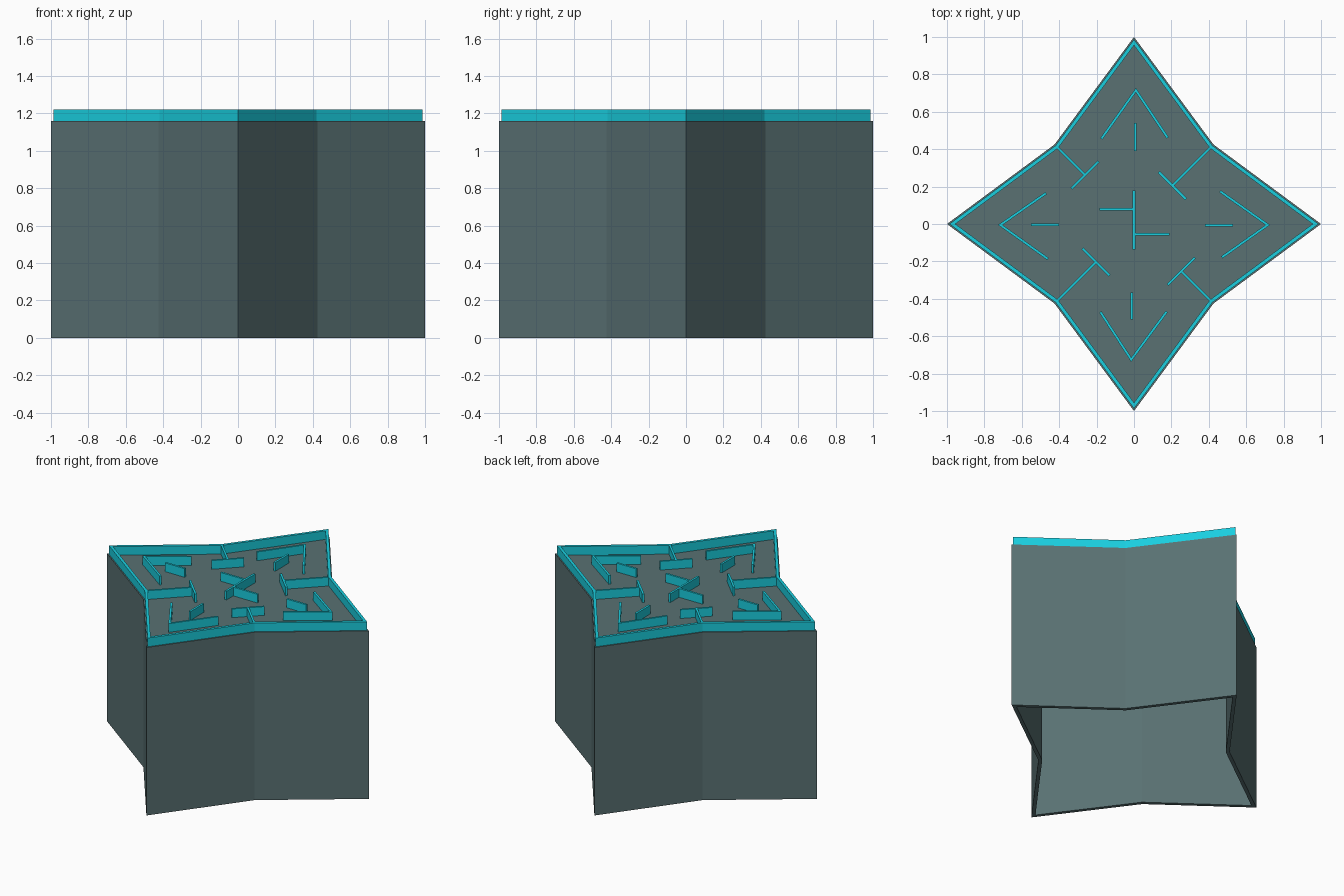
import bpy, bmesh
from mathutils import Vector

if "Cube" in bpy.data.objects:
    bpy.data.objects.remove(bpy.data.objects["Cube"])

TOP, RIM_TOP = 1.16, 1.22   # deck height and wall height
NOTCH = 0.425               # inner corner of the four-pointed star


def material(name, color):
    m = bpy.data.materials.new(name)
    m.diffuse_color = color
    m.use_nodes = True
    m.node_tree.nodes["Principled BSDF"].inputs["Base Color"].default_value = m.diffuse_color
    return m


dark = material("dark_slate", (0.10, 0.165, 0.17, 1))
cyan = material("cyan", (0.01, 0.62, 0.74, 1))


def finish(bm, name, mat):
    bmesh.ops.recalc_face_normals(bm, faces=bm.faces[:])
    me = bpy.data.meshes.new(name)
    bm.to_mesh(me)
    bm.free()
    me.materials.append(mat)
    ob = bpy.data.objects.new(name, me)
    bpy.context.collection.objects.link(ob)
    return ob


def star_ring(bm, scale, z):
    pts = []
    x, y = 1.0, 0.0
    for _ in range(4):
        pts += [(x, y), ((x - y) * NOTCH, (x + y) * NOTCH)]
        x, y = -y, x
    return [bm.verts.new((px * scale, py * scale, z)) for px, py in pts]


def bridge(bm, a, b):
    n = len(a)
    for i in range(n):
        j = (i + 1) % n
        bm.faces.new((a[i], a[j], b[j], b[i]))


# Hollow star body, open underneath
bm = bmesh.new()
rings = [star_ring(bm, s, z) for s, z in
         ((1, TOP), (1, 0), (0.96, 0), (0.96, TOP - 0.025))]
for a, b in zip(rings, rings[1:]):
    bridge(bm, a, b)
bm.faces.new(rings[0])
bm.faces.new(rings[-1])
finish(bm, "star_body", dark)

# Rim wall around the deck
bm = bmesh.new()
rings = [star_ring(bm, s, z) for s, z in
         ((0.987, TOP), (0.987, RIM_TOP), (0.955, RIM_TOP), (0.955, TOP))]
for a, b in zip(rings, rings[1:] + rings[:1]):
    bridge(bm, a, b)
finish(bm, "rim_wall", cyan)


# Thin upright walls following a path on the deck
def wall(name, path, width=0.014):
    bm = bmesh.new()
    pts = [Vector(p) for p in path]
    h = width / 2
    rows = []
    for i, p in enumerate(pts):
        dirs = [(pts[k + 1] - pts[k]).normalized()
                for k in (i - 1, i) if 0 <= k < len(pts) - 1]
        normals = [Vector((-d.y, d.x)) for d in dirs]
        n = sum(normals, Vector((0, 0))).normalized()
        n *= h / n.dot(normals[0])   # mitred corner
        l, r = p + n, p - n
        rows.append([bm.verts.new((q.x, q.y, z)) for q, z in
                     ((l, TOP), (r, TOP), (r, RIM_TOP), (l, RIM_TOP))])
    for a, b in zip(rows, rows[1:]):
        bridge(bm, a, b)
    bm.faces.new(rows[0])
    bm.faces.new(rows[-1])
    finish(bm, name, cyan)


# Chevron in each star arm
chevrons = {
    "back": ((-0.175, 0.455), (0.01, 0.715), (0.18, 0.46)),
    "left": ((-0.47, 0.165), (-0.715, -0.005), (-0.46, -0.187)),
    "right": ((0.46, 0.175), (0.715, -0.005), (0.47, -0.178)),
    "front": ((-0.18, -0.47), (-0.015, -0.725), (0.175, -0.468)),
}
# Short straight wall inside each chevron
bars = {
    "back": ((0.006, 0.54), (0.006, 0.39)),
    "left": ((-0.55, -0.004), (-0.40, -0.004)),
    "right": ((0.38, -0.006), (0.53, -0.006)),
    "front": ((-0.012, -0.365), (-0.012, -0.51)),
}
for side in chevrons:
    wall("chevron_" + side, chevrons[side])
    wall("bar_" + side, bars[side])

# Tee walls from the four notches: stem end distance along the diagonal
for name, sx, sy, d in (("back_left", -1, 1, 0.262), ("back_right", 1, 1, 0.205),
                        ("front_left", -1, -1, 0.203), ("front_right", 1, -1, 0.253)):
    e = 0.073
    wall("tee_stem_" + name, ((sx * 0.412, sy * 0.412), (sx * d, sy * d)))
    wall("tee_bar_" + name, ((sx * (d - e), sy * (d + e)), (sx * (d + e), sy * (d - e))))

# Centre cross walls
wall("centre_wall", ((0, 0.18), (0, -0.135)))
wall("centre_left_arm", ((-0.185, 0.079), (0, 0.079)))
wall("centre_right_arm", ((0, -0.054), (0.19, -0.054)))
